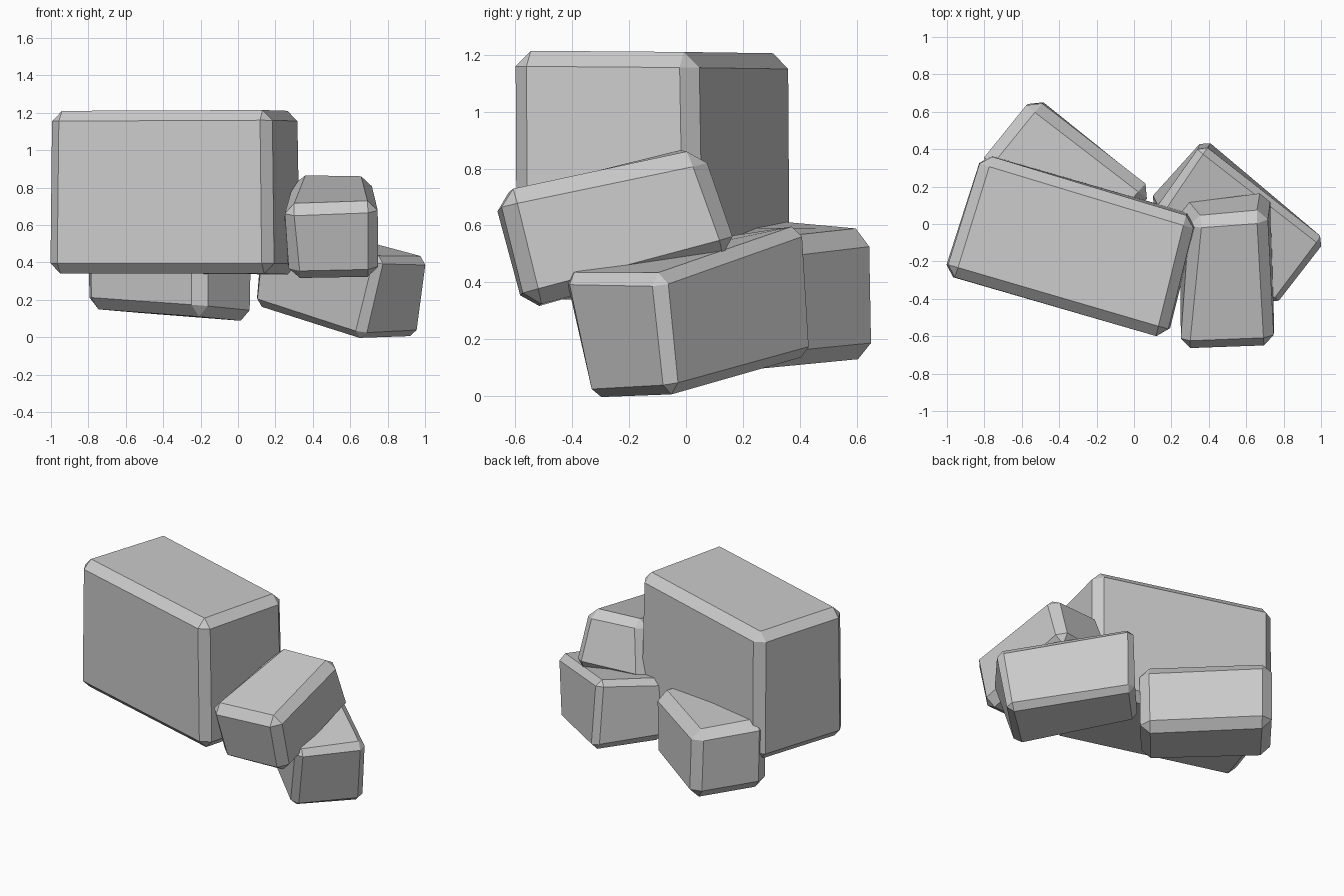
import bpy, bmesh

# Faces of a rough block: corners 0-3 are the bottom loop, 4-7 the top loop
FACES = [(3, 2, 1, 0), (4, 5, 6, 7), (0, 1, 5, 4),
         (1, 2, 6, 5), (2, 3, 7, 6), (3, 0, 4, 7)]


def rock(name, bottom, top, chip):
    """Irregular six-sided boulder with chipped edges and flat facets."""
    bm = bmesh.new()
    verts = [bm.verts.new(c) for c in bottom + top]
    for f in FACES:
        bm.faces.new([verts[i] for i in f])
    bmesh.ops.recalc_face_normals(bm, faces=bm.faces)
    bmesh.ops.bevel(bm, geom=list(bm.edges), offset=chip, segments=1,
                    profile=0.5, affect='EDGES', clamp_overlap=True)
    bmesh.ops.recalc_face_normals(bm, faces=bm.faces)
    mesh = bpy.data.meshes.new(name)
    bm.to_mesh(mesh)
    bm.free()
    obj = bpy.data.objects.new(name, mesh)
    bpy.context.collection.objects.link(obj)
    return obj


# Large block resting on top
rock("large_top_rock",
     [(-1.02, -0.27, 0.34), (0.18, -0.61, 0.34), (0.345, 0.045, 0.335), (-0.81, 0.38, 0.34)],
     [(-1.01, -0.27, 1.21), (0.17, -0.615, 1.215), (0.33, 0.03, 1.21), (-0.81, 0.375, 1.205)],
     0.055)

# Low supporting rock at the back left
rock("back_left_rock",
     [(-0.20, -0.17, 0.11), (0.10, 0.18, 0.08), (-0.53, 0.69, 0.13), (-0.83, 0.31, 0.155)],
     [(-0.20, -0.17, 0.60), (0.11, 0.18, 0.53), (-0.54, 0.68, 0.59), (-0.84, 0.31, 0.62)],
     0.06)

# Tilted rock leaning at the front right
rock("tilted_middle_rock",
     [(0.28, -0.57, 0.30), (0.75, -0.56, 0.31), (0.73, 0.19, 0.51), (0.23, 0.12, 0.50)],
     [(0.24, -0.68, 0.70), (0.75, -0.66, 0.72), (0.71, 0.06, 0.87), (0.31, 0.03, 0.88)],
     0.055)

# Ground rock at the far right
rock("right_ground_rock",
     [(0.65, -0.35, -0.015), (0.98, -0.05, 0.0), (0.38, 0.46, 0.14), (0.07, 0.13, 0.175)],
     [(0.76, -0.45, 0.43), (1.03, -0.09, 0.425), (0.36, 0.43, 0.61), (0.11, 0.06, 0.55)],
     0.04)
